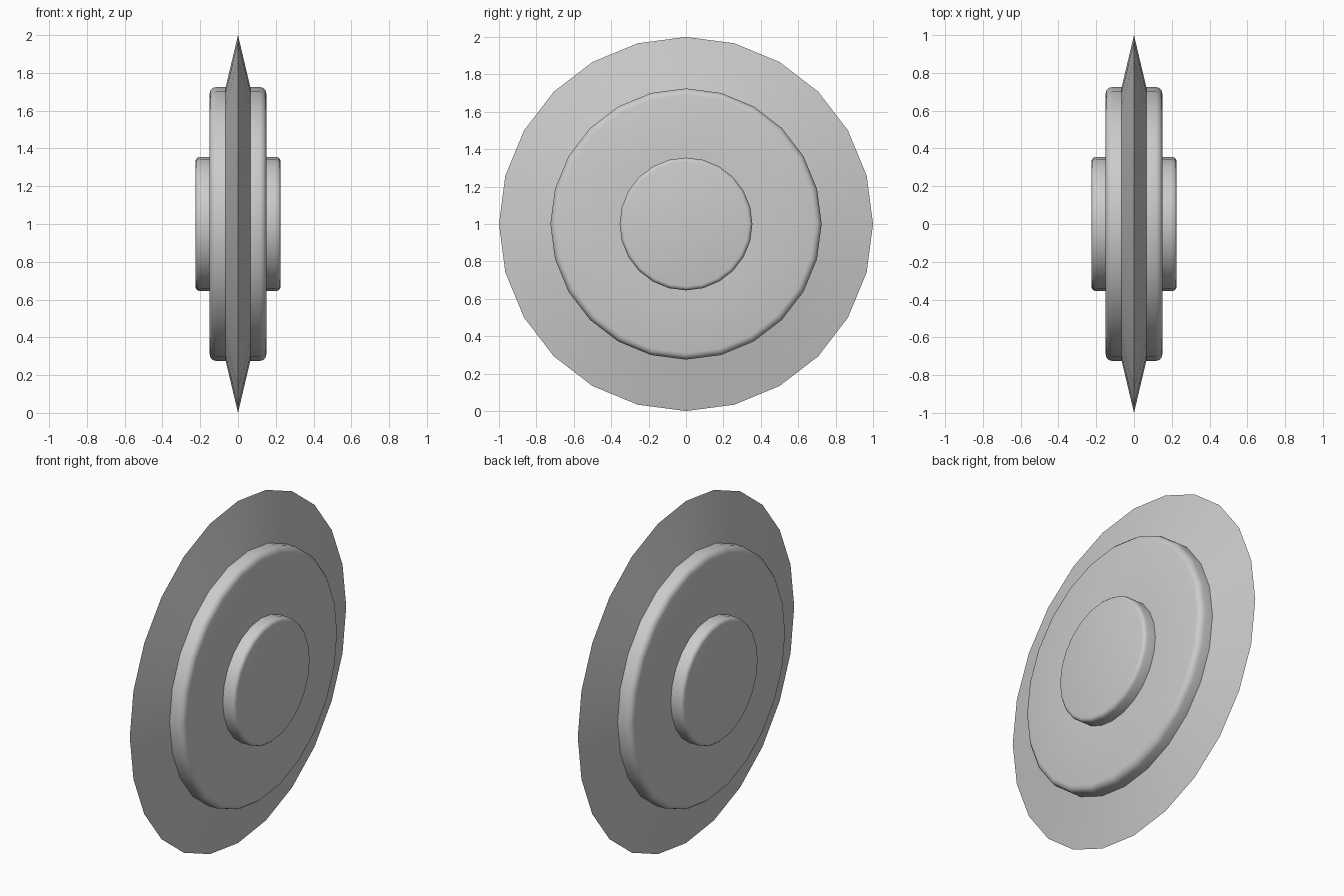
import bpy, bmesh
from math import sin, cos, pi, radians

if "Cube" in bpy.data.objects:
    bpy.data.objects.remove(bpy.data.objects["Cube"])

SIDES = 24


def rounded(r, x, b, steps=3):
    """Profile points (x, radius) of a rounded corner with size b."""
    return [(x - b + b * sin(a), r - b + b * cos(a))
            for a in (pi / 2 * i / steps for i in range(steps + 1))]


def lathe(name, profile):
    """Spin an (x, radius) half profile around the x axis, mirrored across x = 0."""
    bm = bmesh.new()
    for s in (1, -1):
        loops = []
        for x, r in profile:
            if r == 0:
                loops.append([bm.verts.new((s * x, 0, 1))] * SIDES)
            else:
                loops.append([bm.verts.new((s * x, r * sin(2 * pi * k / SIDES),
                                            1 + r * cos(2 * pi * k / SIDES)))
                              for k in range(SIDES)])
        for a, b in zip(loops, loops[1:]):
            for k in range(SIDES):
                n = (k + 1) % SIDES
                quad = list(dict.fromkeys((a[k], b[k], b[n], a[n])))
                if s > 0:
                    quad.reverse()
                bm.faces.new(quad)
    bmesh.ops.remove_doubles(bm, verts=bm.verts, dist=1e-5)
    for f in bm.faces:
        # outward means away from the middle plane or away from the axis
        f.normal_update()
        c = f.calc_center_median()
        if f.normal.x * c.x + f.normal.y * c.y + f.normal.z * (c.z - 1) < 0:
            f.normal_flip()
    me = bpy.data.meshes.new(name)
    bm.to_mesh(me)
    bm.free()
    ob = bpy.data.objects.new(name, me)
    bpy.context.collection.objects.link(ob)
    bpy.ops.object.select_all(action='DESELECT')
    ob.select_set(True)
    bpy.context.view_layer.objects.active = ob
    bpy.ops.object.shade_smooth_by_angle(angle=radians(35))
    return ob


# Sharp outer rim, tapering to a knife edge
lathe("blade_rim", [(0, 1.0), (0.065, 0.725)])
# Raised plate on both faces with a rounded edge
lathe("side_plate", [(0.065, 0.725)] + rounded(0.725, 0.15, 0.035) + [(0.15, 0.355)])
# Central hub on both faces
lathe("hub", [(0.15, 0.355)] + rounded(0.355, 0.225, 0.022) + [(0.225, 0)])
